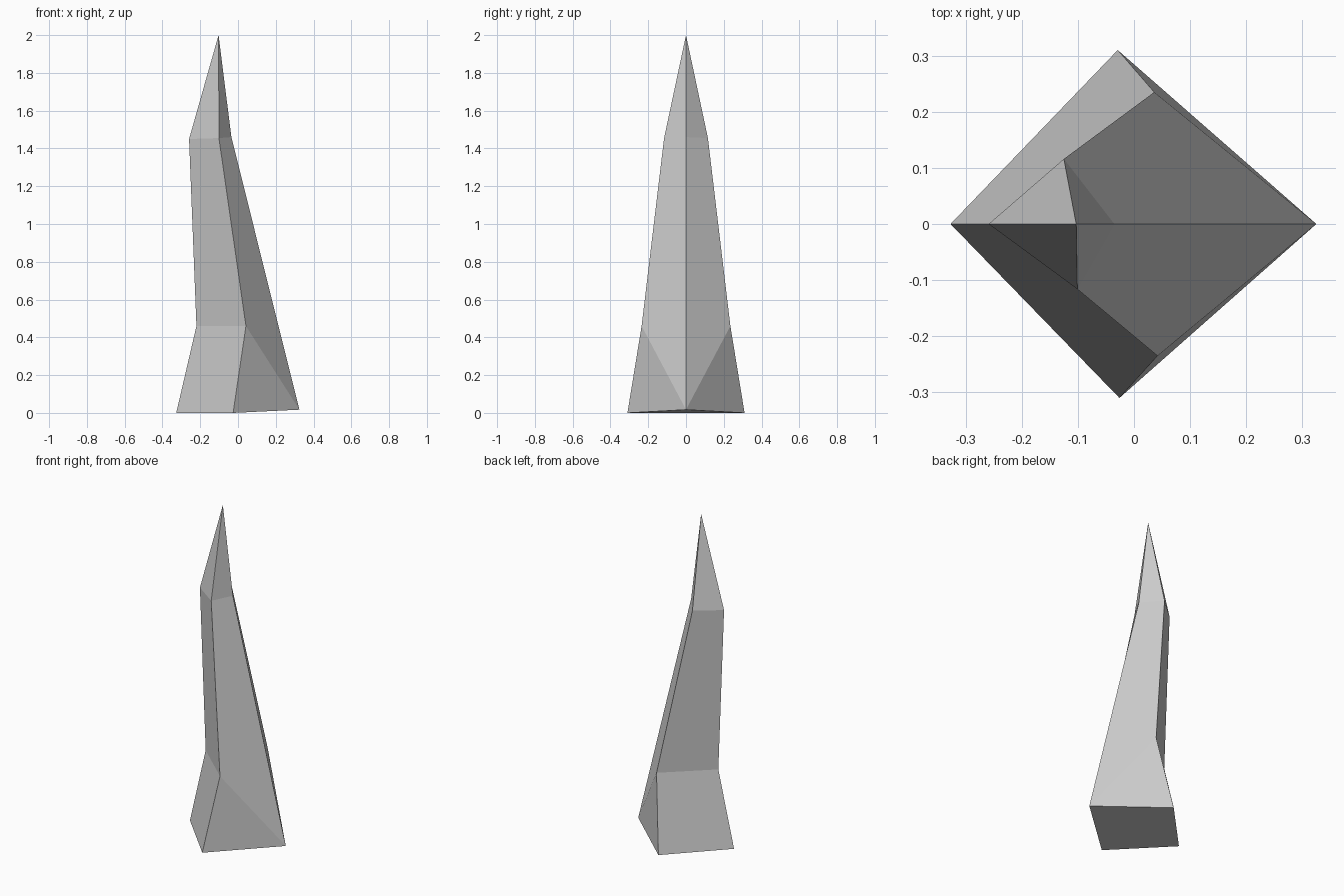
import bpy, bmesh

if "Cube" in bpy.data.objects:
    bpy.data.objects.remove(bpy.data.objects["Cube"])

# Cross-sections from bottom to top: left, front, right, back corners.
# The right corner has no break at the middle section, so it reuses the base corner.
foot = (0.325, 0, 0.017)
sections = [
    [(-0.327, 0, 0), (-0.026, -0.31, 0), foot, (-0.029, 0.31, 0)],
    [(-0.22, 0, 0.46), (0.042, -0.235, 0.46), foot, (0.036, 0.235, 0.46)],
    [(-0.259, 0, 1.45), (-0.101, -0.116, 1.455), (-0.035, 0, 1.46), (-0.125, 0.116, 1.455)],
]
tip = (-0.103, 0, 2.0)

bm = bmesh.new()
rings = [[bm.verts.new(p) for p in s] for s in sections]

# Side walls between neighbouring sections
for low, high in zip(rings, rings[1:]):
    for i in range(4):
        j = (i + 1) % 4
        bm.faces.new((low[i], low[j], high[j], high[i]))

# Pointed top and closed bottom
apex = bm.verts.new(tip)
for i in range(4):
    bm.faces.new((rings[-1][i], rings[-1][(i + 1) % 4], apex))
bm.faces.new(rings[0][::-1])

# Weld the shared right corner, turning its lower walls into triangles
bmesh.ops.remove_doubles(bm, verts=bm.verts, dist=0.0001)
bmesh.ops.recalc_face_normals(bm, faces=bm.faces)

mesh = bpy.data.meshes.new("spike")
bm.to_mesh(mesh)
bm.free()
bpy.context.collection.objects.link(bpy.data.objects.new("spike", mesh))
